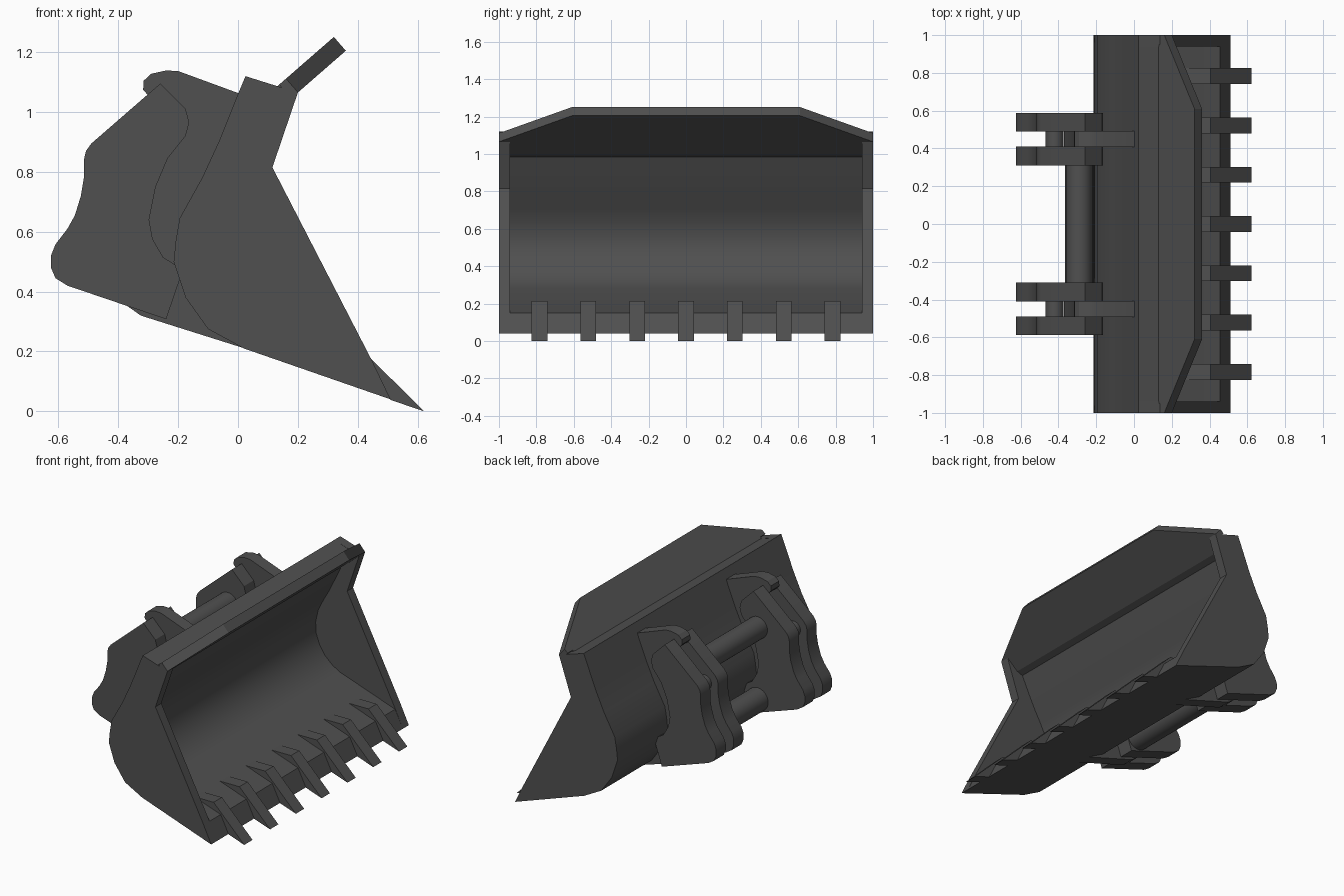
import bpy, bmesh, math
from mathutils import Vector

cube = bpy.data.objects.get("Cube")
if cube:
    bpy.data.objects.remove(cube)

steel = bpy.data.materials.new("dark_steel")
steel.use_nodes = True
GREY = (0.08, 0.08, 0.08, 1)
steel.diffuse_color = GREY
steel.node_tree.nodes["Principled BSDF"].inputs["Base Color"].default_value = GREY


def prism(name, base, offset, smooth=True):
    """Extrude a closed outline of 3D points along an offset vector."""
    bm = bmesh.new()
    face = bm.faces.new([bm.verts.new(p) for p in base])
    new = bmesh.ops.extrude_face_region(bm, geom=[face])["geom"]
    bmesh.ops.translate(bm, vec=offset, verts=[v for v in new if isinstance(v, bmesh.types.BMVert)])
    bmesh.ops.recalc_face_normals(bm, faces=bm.faces)
    mesh = bpy.data.meshes.new(name)
    bm.to_mesh(mesh)
    bm.free()
    obj = bpy.data.objects.new(name, mesh)
    bpy.context.collection.objects.link(obj)
    mesh.materials.append(steel)
    if smooth:
        bpy.ops.object.select_all(action="DESELECT")
        obj.select_set(True)
        bpy.context.view_layer.objects.active = obj
        bpy.ops.object.shade_smooth_by_angle(angle=math.radians(28))
    return obj


def plate(name, outline, y0, y1, smooth=True):
    return prism(name, [(x, y0, z) for x, z in outline], (0, y1 - y0, 0), smooth)


def tube(name, x, z, r, y0, y1):
    ring = [math.tau * i / 32 for i in range(32)]
    return plate(name, [(x + r * math.cos(a), z + r * math.sin(a)) for a in ring], y0, y1)


# Outer back curve of the bucket, from top to underside
back = [(0.025, 1.12), (0, 1.06), (-0.06, 0.91), (-0.12, 0.78), (-0.195, 0.645), (-0.208, 0.57),
        (-0.215, 0.5), (-0.175, 0.38), (-0.1, 0.275), (0.02, 0.21), (0.51, 0.04)]
# Inner curve, from lip to top
inner = [(0.455, 0.15), (0.06, 0.285), (0.01, 0.315), (-0.04, 0.36), (-0.08, 0.42), (-0.105, 0.49),
         (-0.108, 0.56), (-0.09, 0.64), (-0.055, 0.71), (-0.015, 0.78), (0.03, 0.87), (0.085, 0.985),
         (0.125, 1.0), (0.13, 1.085)]
plate("bucket_shell", back + inner, -0.95, 0.95)

# Side plates
cheek = back + [(0.45, 0.165), (0.115, 0.815), (0.2, 1.065)]
for side, s in (("left", 1), ("right", -1)):
    plate(side + "_side_plate", cheek, s * 0.94, s * 1.0)

# Sloping spill guard with clipped corners
along = Vector((0.754, 0, 0.657))
start = Vector((0.125, 0, 1.0))
half = [(0.95, 0), (0.95, 0.07), (1.0, 0.07), (1.0, 0.1), (0.61, 0.312)]
shape = half + [(-y, t) for y, t in reversed(half)]
prism("spill_guard", [start + along * t + Vector((0, y, 0)) for y, t in shape],
      (-0.04, 0, 0.046), False)

# Row of teeth along the lip
tooth = [(0.622, 0), (0.405, 0.215), (0.265, 0.214), (0.45, 0.13), (0.51, 0.038)]
for i in range(-3, 4):
    plate(f"tooth_{i + 4}", tooth, i * 0.261 - 0.042, i * 0.261 + 0.042, False)

# Mounting brackets: two ears around a hooked rib on each side
ear = [(-0.26, 1.095), (-0.49, 0.895), (-0.508, 0.87), (-0.515, 0.84), (-0.515, 0.78), (-0.525, 0.72),
       (-0.545, 0.655), (-0.57, 0.61), (-0.61, 0.558), (-0.625, 0.52), (-0.625, 0.48), (-0.61, 0.445),
       (-0.57, 0.42), (-0.37, 0.352), (-0.24, 0.308), (-0.195, 0.44), (-0.21, 0.49), (-0.25, 0.515),
       (-0.285, 0.575), (-0.297, 0.64), (-0.275, 0.75), (-0.235, 0.845), (-0.175, 0.92), (-0.163, 0.965),
       (-0.175, 1.01)]
rib = [(0.01, 1.06), (-0.2, 1.137), (-0.24, 1.139), (-0.29, 1.128), (-0.315, 1.105), (-0.317, 1.075),
       (-0.3, 1.055), (-0.26, 1.05), (-0.23, 1.0), (-0.25, 0.9), (-0.31, 0.75), (-0.32, 0.6),
       (-0.34, 0.45), (-0.37, 0.352), (-0.325, 0.32), (0.02, 0.211), (-0.08, 0.3), (-0.17, 0.45),
       (-0.16, 0.64), (-0.08, 0.8)]
for side, s in (("left", 1), ("right", -1)):
    plate(side + "_inner_ear", ear, s * 0.31, s * 0.41)
    plate(side + "_outer_ear", ear, s * 0.49, s * 0.587)
    plate(side + "_hooked_rib", rib, s * 0.408, s * 0.492)
    tube(side + "_upper_pin", -0.42, 0.83, 0.048, s * 0.405, s * 0.495)
    tube(side + "_lower_pin", -0.42, 0.46, 0.048, s * 0.405, s * 0.495)

# Cross tubes joining the brackets
tube("upper_cross_tube", -0.29, 0.87, 0.07, -0.32, 0.32)
tube("lower_cross_tube", -0.29, 0.41, 0.075, -0.32, 0.32)
